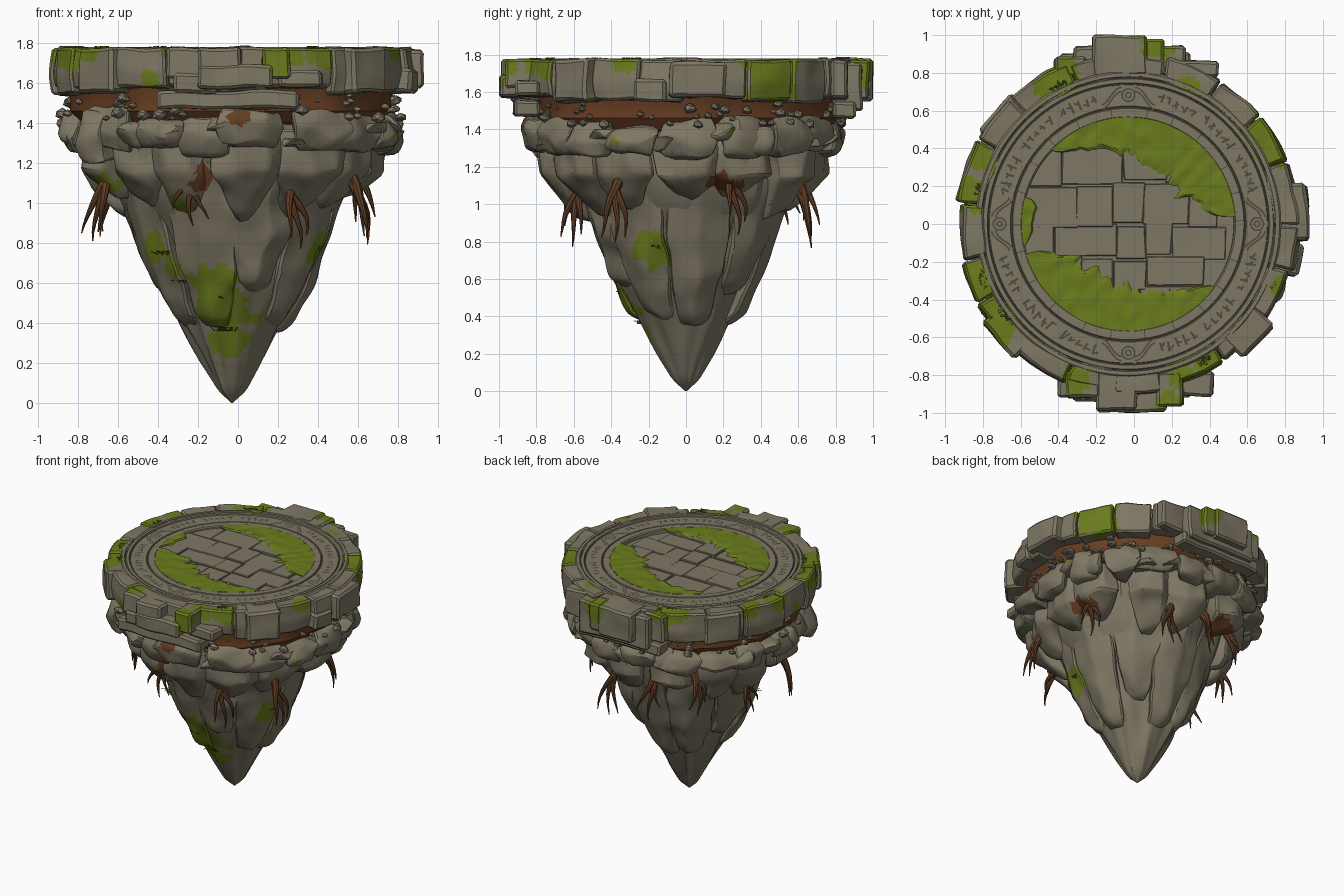
import bpy, bmesh, math, random
from math import sin, cos, pi, radians, tau
from mathutils import Vector, noise

random.seed(7)
rnd = random.uniform
if "Cube" in bpy.data.objects:
    bpy.data.objects.remove(bpy.data.objects["Cube"])
CX = -0.03  # axis of the round platform

def material(name, rgb):
    m = bpy.data.materials.new(name)
    m.use_nodes = True
    m.diffuse_color = (*rgb, 1)
    m.node_tree.nodes["Principled BSDF"].inputs["Base Color"].default_value = (*rgb, 1)
    return m

STONE = material("stone", (0.21, 0.185, 0.128))
MOSS = material("moss", (0.145, 0.2, 0.012))
SOIL = material("soil", (0.135, 0.047, 0.016))
ROOT = material("root_bark", (0.115, 0.046, 0.018))
CARVED = material("carved_dark_stone", (0.08, 0.07, 0.05))
GRASS = material("grass", (0.1, 0.145, 0.01))

# Mossy places (centre, radius), then bare earth places
MOSS_SPOTS = [((-.86, -.27, 1.76), .09), ((-.8, -.4, 1.75), .1), ((-.7, -.53, 1.76), .1), ((-.87, .15, 1.75), .1),
              ((-.4, .77, 1.77), .12), ((.12, .95, 1.72), .09), ((.73, .47, 1.68), .17), ((.2, -.95, 1.73), .09),
              ((.26, -.8, 1.77), .08), ((.4, -.76, 1.77), .09), ((-.3, -.82, 1.78), .08), ((-.45, -.82, 1.62), .07),
              ((.78, -.32, 1.75), .06), ((-.8, .36, 1.75), .08), ((-.92, -.05, 1.62), .05), ((.3, .72, 1.77), .06),
              ((-.05, -.24, .3), .12), ((-.07, -.32, .43), .13), ((-.12, -.38, .58), .12), ((.08, -.3, .4), .07),
              ((-.46, -.3, .77), .11), ((-.36, -.36, .66), .09), ((.42, -.2, .75), .11), ((-.64, -.3, 1.05), .1),
              ((.86, .27, 1.42), .06), ((-.3, -.56, .95), .08), ((.82, -.4, 1.34), .05)]
SOIL_SPOTS = [((-.2, -.62, 1.13), .08), ((.62, .2, 1.12), .1), ((-.3, .6, 1.1), .1), ((0, -.86, 1.42), .05)]

def near(c, spots):
    return any((c - Vector(p)).length < r * (1 + 0.5 * noise.noise(c * 14)) for p, r in spots)

def finish(bm, name, mats=(STONE, MOSS, SOIL), spots=True):
    """Turn the bmesh into an object, painting moss and earth by place."""
    bmesh.ops.recalc_face_normals(bm, faces=bm.faces)
    for f in bm.faces if spots else ():
        c = f.calc_center_median()
        f.material_index = 1 if near(c, MOSS_SPOTS) else 2 if near(c, SOIL_SPOTS) else 0
    me = bpy.data.meshes.new(name)
    bm.to_mesh(me)
    for m in mats:
        me.materials.append(m)
    bpy.context.collection.objects.link(bpy.data.objects.new(name, me))

def rock(target, pts, bevel=0.018, rough=0.012, cell=0.05):
    """Chiselled stone: bevelled convex hull, refined and roughened."""
    bm = bmesh.new()
    for p in pts:
        bm.verts.new(p)
    res = bmesh.ops.convex_hull(bm, input=bm.verts)
    junk = [g for g in res["geom_interior"] if isinstance(g, bmesh.types.BMVert)]
    bmesh.ops.delete(bm, geom=junk, context="VERTS")
    bmesh.ops.dissolve_limit(bm, angle_limit=0.1, verts=bm.verts, edges=bm.edges)
    bmesh.ops.bevel(bm, geom=bm.edges[:], offset=bevel, segments=1, affect="EDGES", clamp_overlap=True)
    for _ in range(5):
        bmesh.ops.triangulate(bm, faces=bm.faces)
        bmesh.ops.subdivide_edges(bm, edges=[e for e in bm.edges if e.calc_length() > cell], cuts=1)
    bmesh.ops.triangulate(bm, faces=bm.faces)
    for v in bm.verts:
        v.co += noise.noise_vector(v.co * 6) * rough
    me = bpy.data.meshes.new("tmp")
    bm.to_mesh(me)
    target.from_mesh(me)
    bpy.data.meshes.remove(me)

def polar(a, r, z, t=0.0):
    """Point at angle a and radius r, shifted t sideways."""
    return Vector((CX + r * cos(a) - t * sin(a), r * sin(a) + t * cos(a), z))

def lathe(name, profile, segs, mats, wobble=0.0, dark=(), spots=False):
    bm = bmesh.new()
    rings = [[bm.verts.new(polar(a, r * (1 + wobble * noise.noise(Vector((cos(a) * 3, sin(a) * 3, z * 2.5)))), z))
              for a in (tau * i / segs for i in range(segs))] for r, z in profile]
    for j, (lo, hi) in enumerate(zip(rings, rings[1:])):
        for i in range(segs):
            f = bm.faces.new((lo[i], lo[i - 1], hi[i - 1], hi[i]))
            f.material_index = int(j in dark)
    finish(bm, name, mats, spots)

def cone_r(z):
    """Outline of the hanging cone."""
    pts = [(.004, 0), (.07, .06), (.15, .2), (.24, .37), (.38, .65), (.48, .9), (.62, 1.2), (.72, 1.5)]
    for (r0, z0), (r1, z1) in zip(pts, pts[1:]):
        if z <= z1:
            return r0 + (r1 - r0) * (z - z0) / (z1 - z0)

# Central cone and earth band
lathe("cone_core", [(cone_r(z / 40) * .97, z / 40) for z in range(58)], 64, (STONE, MOSS, SOIL), .16, spots=True)
lathe("earth_band", [(.5, 1.38), (.76, 1.4), (.81, 1.46), (.8, 1.53), (.82, 1.6), (.5, 1.62)], 56, (SOIL,), .05)

# Long hanging shards around the cone
bm = bmesh.new()
for i in range(9):
    a = tau * (i + .25) / 9 + rnd(-.07, .07)
    z0 = .36 + (i % 3 == 1) * .16 + rnd(-.01, .03)
    pts = []
    for z, w, d in ((z0, .06, .02), (z0 + .05, .09, .06), (z0 + .28, .15, .065), (.95, .18, .04), (1.25, .17, 0)):
        r = cone_r(z) + d
        pts += [polar(a, r, z, rnd(-.04, .04)), polar(a, r - .06, z, w), polar(a, r - .06, z, -w), polar(a, r - .18, z)]
    rock(bm, pts, .012, .02)
finish(bm, "hanging_shards")

# Crags under the ledge, pointing downward
bm = bmesh.new()
for i in range(13):
    a = tau * i / 13 + rnd(-.08, .08)
    z0, R, w = rnd(.92, 1.1), rnd(.73, .81), rnd(.14, .2)
    low = cone_r(z0)
    pts = [polar(a, low + .07, z0, rnd(-.06, .06)), polar(a, low - .05, z0 - .03), polar(a, .4, 1.3),
           polar(a, low + .11, z0 + .06, .09), polar(a, low + .11, z0 + .06, -.07)]
    for z in (1.15, 1.36):
        pts += [polar(a, R, z, t) for t in (rnd(-.07, .05), w * .6)] + [polar(a, R - .09, z, t) for t in (-w, w)]
    rock(bm, pts, .012, .025)
finish(bm, "crags")

# Knobbly ledge under the earth band, with smaller lumps hugging it
bm = bmesh.new()
for i in range(36):
    a = tau * (i / 18 if i < 18 else (i + .5) / 18) + rnd(-.07, .07)
    z0, z1, R, w = rnd(1.22, 1.29), rnd(1.42, 1.49), rnd(.86, .91), rnd(.13, .2)
    if i >= 18:
        z0, z1, R, w = z0 + rnd(-.03, .1), z1 - rnd(0, .12), R + .01, w * .5
    pts = [polar(a, .6, z0), polar(a, .62, z1 + .01)]
    for t in (-1, -.5, .4, 1):
        out = R - .05 * abs(t) + rnd(-.02, .02)
        pts += [polar(a, out - .03, z0 + rnd(0, .04), t * w * .8), polar(a, out, (z0 + z1) / 2 + rnd(-.04, .04), t * w),
                polar(a, out - .04, z1 + rnd(-.04, .01), t * w * .9)]
    rock(bm, pts, .014, .03)
finish(bm, "rock_ledge")

# Pebbles set in the earth
bm = bmesh.new()
for i in range(95):
    z, s = rnd(1.42, 1.54), rnd(.014, .034)
    c = polar(rnd(0, tau), rnd(.8, .825) + max(0, 1.48 - z) * .6, z)
    for v in bmesh.ops.create_icosphere(bm, subdivisions=1, radius=s)["verts"]:
        v.co = Vector((v.co.x * 1.2, v.co.y, v.co.z * .85)) + noise.noise_vector(v.co * 40 + c) * s * .3 + c
finish(bm, "pebbles")

# Rim of large stone blocks, a few standing proud
bm = bmesh.new()
edges = [tau * (i + rnd(-.22, .22)) / 19 for i in range(19)]
for a0, a1 in zip(edges, edges[1:] + [edges[0] + tau]):
    r1, z0, z1 = rnd(.875, .91), rnd(1.53, 1.57), rnd(1.77, 1.778)
    rock(bm, [polar(a0 + .006 + (a1 - a0 - .012) * t, r, z) for t in (0, .33, .67, 1)
              for r, z in ((.75, z0), (.77, z1), (r1, z0 + .01), (r1 + .012, z0 + .1), (r1, z1))], .012, .014)
for a, r, z0, z1, h in ((4, .955, 1.57, 1.765, .15), (-12, .93, 1.55, 1.67, .09), (140, .92, 1.53, 1.76, .13),
                        (222, .93, 1.55, 1.775, .13), (-42, .935, 1.55, 1.775, .12)):
    rock(bm, [polar(radians(a), q, z, t) for q in (.77, r) for z in (z0, z1) for t in (-h, h)], .016, .014)
finish(bm, "rim_blocks")

# Stepped blocks standing out at front and back: x0, x1, reach, z0, z1
bm = bmesh.new()
front = [(-.2, .17, .995, 1.57, 1.69), (-.32, -.1, .94, 1.55, 1.65), (-.4, .3, .92, 1.47, 1.56), (.2, .42, .91, 1.58, 1.66),
         (-.2, .02, .985, 1.66, 1.775), (.12, .26, .97, 1.62, 1.775), (-.36, -.18, .92, 1.62, 1.77)]
back = [(-.22, .07, 1, 1.55, 1.778), (.06, .16, .98, 1.56, 1.77), (-.32, .27, .94, 1.5, 1.75),
        (-.4, .3, .9, 1.46, 1.55), (.2, .45, .86, 1.56, 1.77), (-.42, -.25, .89, 1.56, 1.77)]
for side, blocks in ((-1, front), (1, back)):
    for x0, x1, reach, z0, z1 in blocks:
        rock(bm, [(x, side * y, z) for x in (x0, x1) for y in (.78, reach) for z in (z0, z1)], .014, .012)
finish(bm, "step_blocks")

# Carved ring with dark grooves, over the bed of the floor
lathe("carved_ring", [(.555, 1.7), (.56, 1.765), (.568, 1.772), (.612, 1.772), (.615, 1.765), (.622, 1.765), (.625, 1.77),
                      (.736, 1.77), (.738, 1.764), (.744, 1.764), (.747, 1.775), (.768, 1.775), (.771, 1.766),
                      (.777, 1.766), (.78, 1.78), (.8, 1.78), (.81, 1.77), (.81, 1.6)], 96, (STONE, CARVED), dark=(4, 8, 12))
lathe("floor_bed", [(.001, 1.742), (.57, 1.742)], 48, (STONE,))

def stroke(bm, p, q, w, z=1.7715):
    """Thin flat mark from p to q."""
    p, q = Vector((p[0], p[1], z)), Vector((q[0], q[1], z))
    n = (q - p).cross(Vector((0, 0, 1))).normalized() * w / 2
    bm.faces.new([bm.verts.new(v) for v in (p - n, p + n, q + n, q - n)])

# Abstract chisel marks, ring joints and four round ornaments
bm = bmesh.new()
for base in (0, pi / 2, pi, -pi / 2):
    for i in (0, 1, 2, 3, 4, 6, 7, 8, 9, 10, 12, 13, 14, 15, 16):
        a, lo, hi = base + .26 + i * .0655, rnd(.65, .67), rnd(.695, .715)
        stroke(bm, polar(a, lo, 0), polar(a, hi, 0, rnd(-.014, .014)), .012)
        stroke(bm, polar(a, rnd(lo, hi), 0, -.004), polar(a, rnd(lo, hi), 0, .024), .01)
    lines = [[polar(base, .682, 0) + Vector((cos(tau * k / 16), sin(tau * k / 16), 0)) * rad for k in range(17)]
             for rad in (.034, .014)]
    lines += [[polar(base + s * (.05 + .17 * k / 8), .725 - off - .08 * sin(k / 8 * pi / 2) ** 2, 0) for k in range(9)]
              for s in (-1, 1) for off in (0, .022)]
    for line in lines:
        for p, q in zip(line, line[1:]):
            stroke(bm, p, q, .009)
for i in range(22):
    a = tau * i / 22 + rnd(-.05, .05)
    stroke(bm, polar(a, .567, 0), polar(a, .613, 0), .005, 1.7735)
finish(bm, "carved_marks", (CARVED,), False)

# Paved floor of irregular slabs
bm = bmesh.new()
y = -.57
while y < .5:
    h, x = rnd(.15, .24), -.62 + rnd(0, .08)
    while x < .56:
        w, j, top = rnd(.14, .34), rnd(-.02, .02), rnd(1.75, 1.761)
        if Vector((x + w / 2 - CX, y + h / 2)).length < .55:
            rock(bm, [(u + rnd(-.008, .008) * (z > 1.74), v + j, z) for u in (x, x + w - .002)
                      for v in (y, y + h - .002) for z in (1.71, top)], .004, .003, .12)
        x += w
    y += h
finish(bm, "floor_slabs", (STONE,), False)

# Moss carpets creeping in from the floor's edge: start, end, depth
bm = bmesh.new()
for a0, a1, depth in ((4, 136, .25), (196, 324, .26), (165, 192, .07)):
    cols, grid = a1 - a0, []
    for i in range(cols + 1):
        a = radians(a0 + i)
        wave = 1 + .3 * noise.noise(Vector((a * 5, 1, 0))) + .2 * noise.noise(Vector((a * 11, 4, 0)))
        d = depth * max(0, sin(pi * (i / cols) ** .65)) ** .6 * wave + .004
        spine = [polar(a, .566 - d * k / 8, 0) for k in range(9)]
        grid.append([bm.verts.new((p.x, p.y, 1.773 + .008 * noise.noise(p * 16) - (k == 8) * .009)) for k, p in enumerate(spine)])
    for c0, c1 in zip(grid, grid[1:]):
        for k in range(8):
            bm.faces.new((c0[k], c1[k], c1[k + 1], c0[k + 1]))
finish(bm, "floor_moss", (MOSS,), False)

# Grass tufts rooted in the mossy places: angle, radius, height, size
bm = bmesh.new()
for deg, r, z, s in ((116, .84, 1.77, .05), (216, .84, 1.77, .05), (201, .85, 1.77, .05), (300, .85, 1.77, .05), (-22, .85, 1.77, .03),
                     (167, .84, 1.77, .03), (262, .27, .36, .06), (258, .37, .52, .05), (-25, .47, .76, .07), (218, .47, .74, .06), (226, .4, .6, .05)):
    out = polar(radians(deg), 1, 0) - polar(0, 0, 0)
    for k in range(14):
        b = polar(radians(deg), r - .02, z, rnd(-1, 1) * s) + out * rnd(-.3, .1) * s
        d = (out * (.1 if z > 1.5 else .5) + Vector((rnd(-.6, .6), rnd(-.6, .6), .3))) * s
        n = d.cross(Vector((0, 0, 1))).normalized() * .008
        bend = b + d * .6 + Vector((0, 0, s * .12))
        v = [bm.verts.new(p) for p in (b - n, b + n, bend + n * .7, bend - n * .7, b + d)]
        bm.faces.new(v[:4])
        bm.faces.new((v[3], v[2], v[4]))
finish(bm, "grass_tufts", (GRASS,), False)

# Dangling forked roots: angle, radius, top, bottom
curve = bpy.data.curves.new("roots", "CURVE")
curve.dimensions, curve.bevel_depth, curve.bevel_resolution = "3D", .025, 2
for deg, r, z1, z0 in ((252, .68, 1.2, .88), (298, .7, 1.14, .76), (330, .78, 1.16, .79), (22, .72, 1.2, .83), (200, .74, 1.16, .8),
                       (165, .68, 1.14, .82), (100, .68, 1.2, .8), (70, .71, 1.16, .76), (130, .71, 1.2, .88)):
    for f in (-1, .1, 1):
        sp = curve.splines.new("POLY")
        sp.points.add(8)
        end = z0 + abs(f) * rnd(.02, .12)
        for k, pt in enumerate(sp.points):
            t = k / 8
            side = f * .09 * max(0, t - .3) ** .7 + .018 * sin(t * (6 + f) + deg)
            pt.co = (*polar(radians(deg), r - .1 * (1 - t) ** 2 - .03 * t * f, z1 + (end - z1) * t, side), 1)
            pt.radius = 1.1 * (1 - t) + .12
roots = bpy.data.objects.new("roots", curve)
curve.materials.append(ROOT)
bpy.context.collection.objects.link(roots)
bpy.ops.object.select_all(action="DESELECT")
roots.select_set(True)
bpy.context.view_layer.objects.active = roots
bpy.ops.object.convert(target="MESH")

# Soft shading that keeps the chiselled edges
for ob in bpy.context.collection.objects:
    ob.select_set(ob.type == "MESH")
bpy.ops.object.shade_smooth_by_angle(angle=radians(28))
